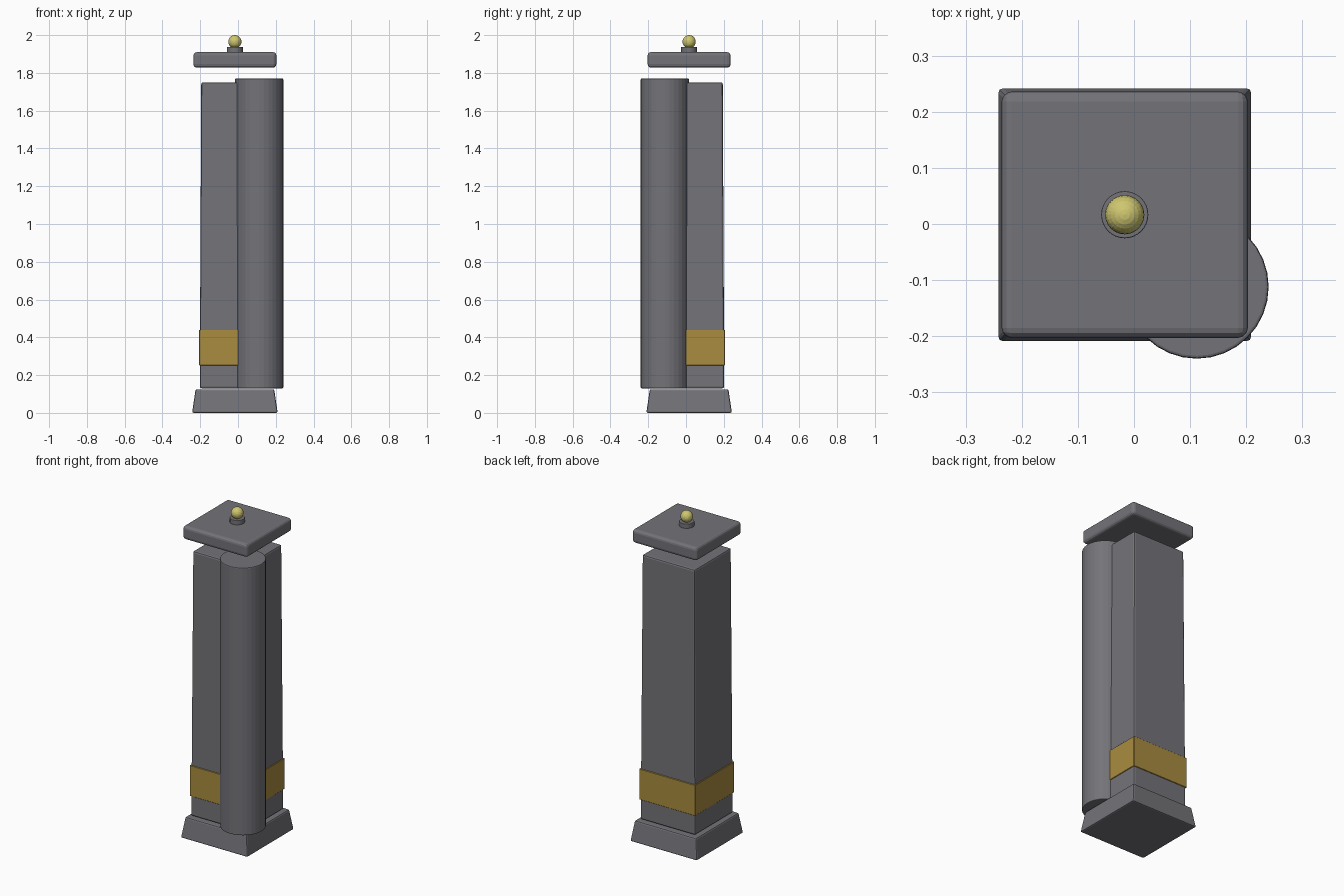
import bpy
import bmesh

if "Cube" in bpy.data.objects:
    bpy.data.objects.remove(bpy.data.objects["Cube"], do_unlink=True)

AXIS = (-0.0165, 0.0165)    # centre of the square pillar
COLUMN = (0.112, -0.112)    # centre of the corner column


def material(name, rgb):
    mat = bpy.data.materials.new(name)
    mat.use_nodes = True
    mat.diffuse_color = (*rgb, 1)
    mat.node_tree.nodes["Principled BSDF"].inputs["Base Color"].default_value = (*rgb, 1)
    return mat


stone = material("grey stone", (0.175, 0.172, 0.19))
gold = material("dull gold", (0.40, 0.26, 0.05))
brass = material("pale brass", (0.62, 0.57, 0.16))


def finish(bm, name, mat, bevel=0, segments=2):
    mesh = bpy.data.meshes.new(name)
    bm.to_mesh(mesh)
    bm.free()
    mesh.materials.append(mat)
    obj = bpy.data.objects.new(name, mesh)
    bpy.context.collection.objects.link(obj)
    if bevel:
        mod = obj.modifiers.new("rounded edges", "BEVEL")
        mod.width = bevel
        mod.segments = segments
        mod.limit_method = "ANGLE"
    return obj


def block(name, mat, z0, z1, half0, half1, bevel=0, segments=2):
    """Square block, tapering from half0 at the bottom to half1 at the top."""
    bm = bmesh.new()
    bmesh.ops.create_cube(bm, size=2)
    for v in bm.verts:
        half, z = (half1, z1) if v.co.z > 0 else (half0, z0)
        v.co = (AXIS[0] + v.co.x * half, AXIS[1] + v.co.y * half, z)
    return finish(bm, name, mat, bevel, segments)


def cylinder(name, mat, centre, radius, z0, z1, sides, bevel):
    bm = bmesh.new()
    bmesh.ops.create_cone(bm, cap_ends=True, segments=sides, radius1=radius,
                          radius2=radius, depth=z1 - z0)
    bmesh.ops.translate(bm, verts=bm.verts, vec=(*centre, (z0 + z1) / 2))
    return finish(bm, name, mat, bevel)


# Flared foot, pillar shaft and its band
block("base", stone, 0, 0.125, 0.2265, 0.208, 0.008)
block("shaft", stone, 0.13, 1.75, 0.186, 0.178, 0.01)
block("band", gold, 0.252, 0.44, 0.1895, 0.1895, 0.002, 1)

# Round column on the front left corner
cylinder("corner_column", stone, COLUMN, 0.128, 0.13, 1.77, 32, 0.005)

# Floating cap with its finial
block("cap", stone, 1.828, 1.91, 0.2195, 0.2195, 0.018, 3)
cylinder("finial_neck", stone, AXIS, 0.042, 1.905, 1.937, 32, 0.002)

bm = bmesh.new()
bmesh.ops.create_uvsphere(bm, u_segments=24, v_segments=12, radius=0.035)
bmesh.ops.translate(bm, verts=bm.verts, vec=(*AXIS, 1.965))
finish(bm, "finial_ball", brass)
